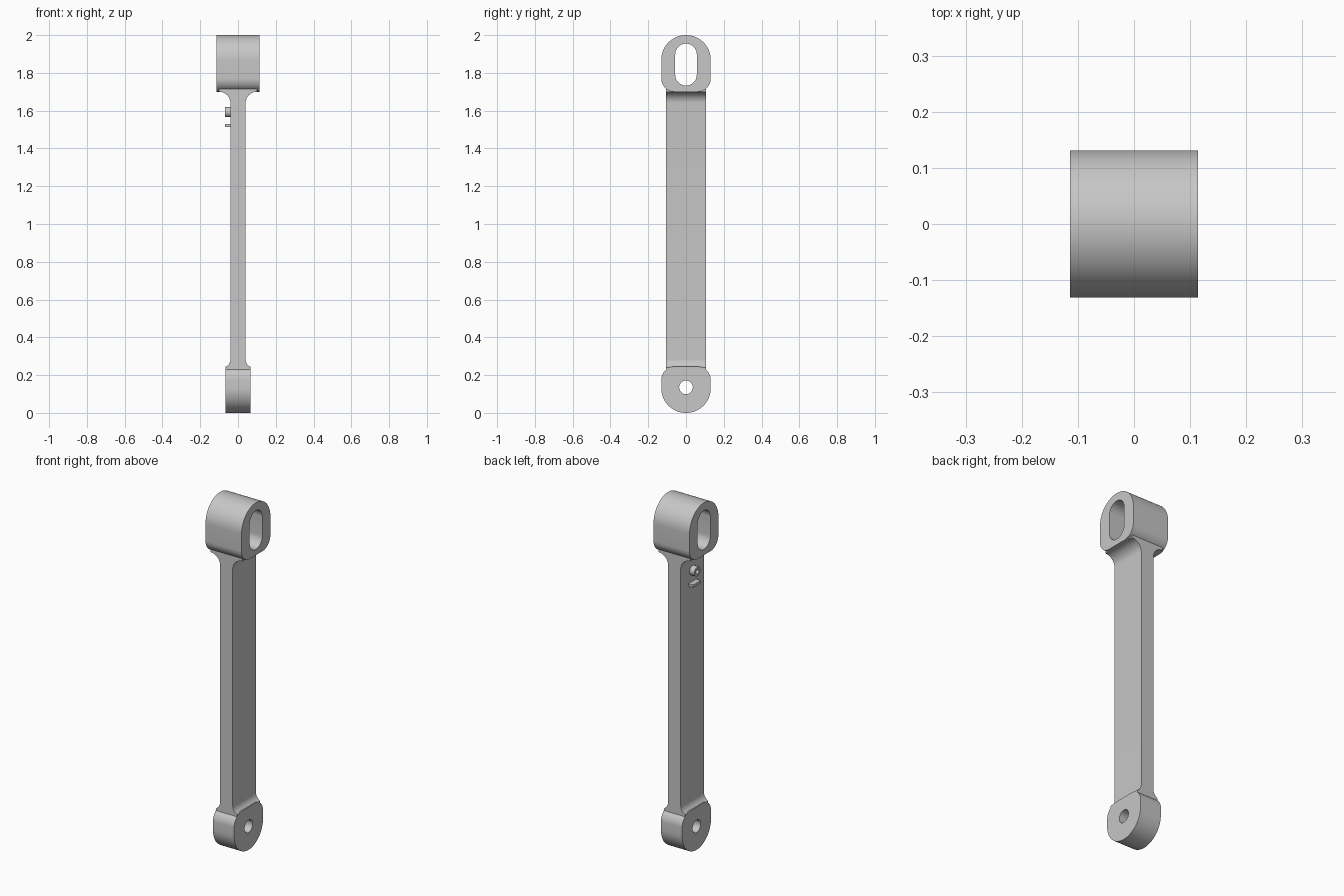
import bpy, bmesh
from math import sin, cos, pi, radians
from mathutils import Vector

cube = bpy.data.objects.get("Cube")
if cube:
    bpy.data.objects.remove(cube, do_unlink=True)

# One plain grey for the whole link
grey = bpy.data.materials.new("plain grey")
grey.use_nodes = True
colour = (0.57, 0.57, 0.57, 1)
grey.diffuse_color = colour
grey.node_tree.nodes["Principled BSDF"].inputs["Base Color"].default_value = colour


def arc(cu, cv, r, start, end, steps):
    """Points on an arc, angles in degrees."""
    angles = [radians(start + (end - start) * i / steps) for i in range(steps + 1)]
    return [(cu + r * cos(a), cv + r * sin(a)) for a in angles]


def prism(name, loops, place, depth):
    """Fill flat loops (outline first, then holes) and extrude them."""
    bm = bmesh.new()
    for loop in loops:
        verts = [bm.verts.new(place(u, v)) for u, v in loop]
        for i, v in enumerate(verts):
            bm.edges.new((v, verts[i - 1]))
    bmesh.ops.triangle_fill(bm, edges=bm.edges[:], use_beauty=True)
    cap = bmesh.ops.extrude_face_region(bm, geom=bm.faces[:], use_keep_orig=True)
    moved = [g for g in cap["geom"] if isinstance(g, bmesh.types.BMVert)]
    bmesh.ops.translate(bm, verts=moved, vec=Vector(depth))
    bmesh.ops.recalc_face_normals(bm, faces=bm.faces[:])
    mesh = bpy.data.meshes.new(name)
    bm.to_mesh(mesh)
    bm.free()
    mesh.materials.append(grey)
    ob = bpy.data.objects.new(name, mesh)
    bpy.context.collection.objects.link(ob)
    bpy.ops.object.select_all(action="DESELECT")
    ob.select_set(True)
    bpy.context.view_layer.objects.active = ob
    bpy.ops.object.shade_smooth_by_angle(angle=radians(30))
    return ob


def side_prism(name, loops, x0, x1):
    return prism(name, loops, lambda y, z: (x0, y, z), (x1 - x0, 0, 0))


def circle(y, z, r, n=48):
    return arc(y, z, r, 0, 360, n)[:-1]


R, CORNER = 0.131, 0.07
INNER = R - CORNER

# Upper eye: round top, soft lower corners and a long slot
low = 1.70 + CORNER
upper = (arc(0, 2 - R, R, 0, 180, 40)
         + arc(-INNER, low, CORNER, 180, 270, 12)
         + arc(INNER, low, CORNER, 270, 360, 12))
slot = arc(0, 1.898, 0.057, 0, 180, 24) + arc(0, 1.79, 0.057, 180, 360, 24)
side_prism("upper_eye", [upper, slot], -0.114, 0.114)

# Lower eye: round bottom, soft upper corners and a pin hole
high = 0.245 - CORNER
lower = (arc(0, R, R, 180, 360, 40)
         + arc(INNER, high, CORNER, 0, 90, 12)
         + arc(-INNER, high, CORNER, 90, 180, 12))
side_prism("lower_eye", [lower, circle(0, 0.135, 0.036)], -0.067, 0.067)

# Flat shaft, flaring into both eyes through fillets
half = ([(0.066, 0.22)]
        + arc(0.09, 0.285, 0.05, 242, 180, 10)
        + arc(0.10, 1.64, 0.06, 180, 90, 12)
        + [(0.10, 1.718)])
outline = half + [(-x, z) for x, z in reversed(half)]
prism("shaft", [outline], lambda x, z: (x, -0.105, z), (0, 0.21, 0))

# Small raised ring and bar on the right face
side_prism("raised_ring", [circle(-0.003, 1.593, 0.027, 32),
                           circle(-0.003, 1.593, 0.013, 32)], -0.07, -0.038)
bar = [(-0.035, 1.514), (0.035, 1.514), (0.035, 1.53), (-0.035, 1.53)]
side_prism("raised_bar", [bar], -0.07, -0.038)
